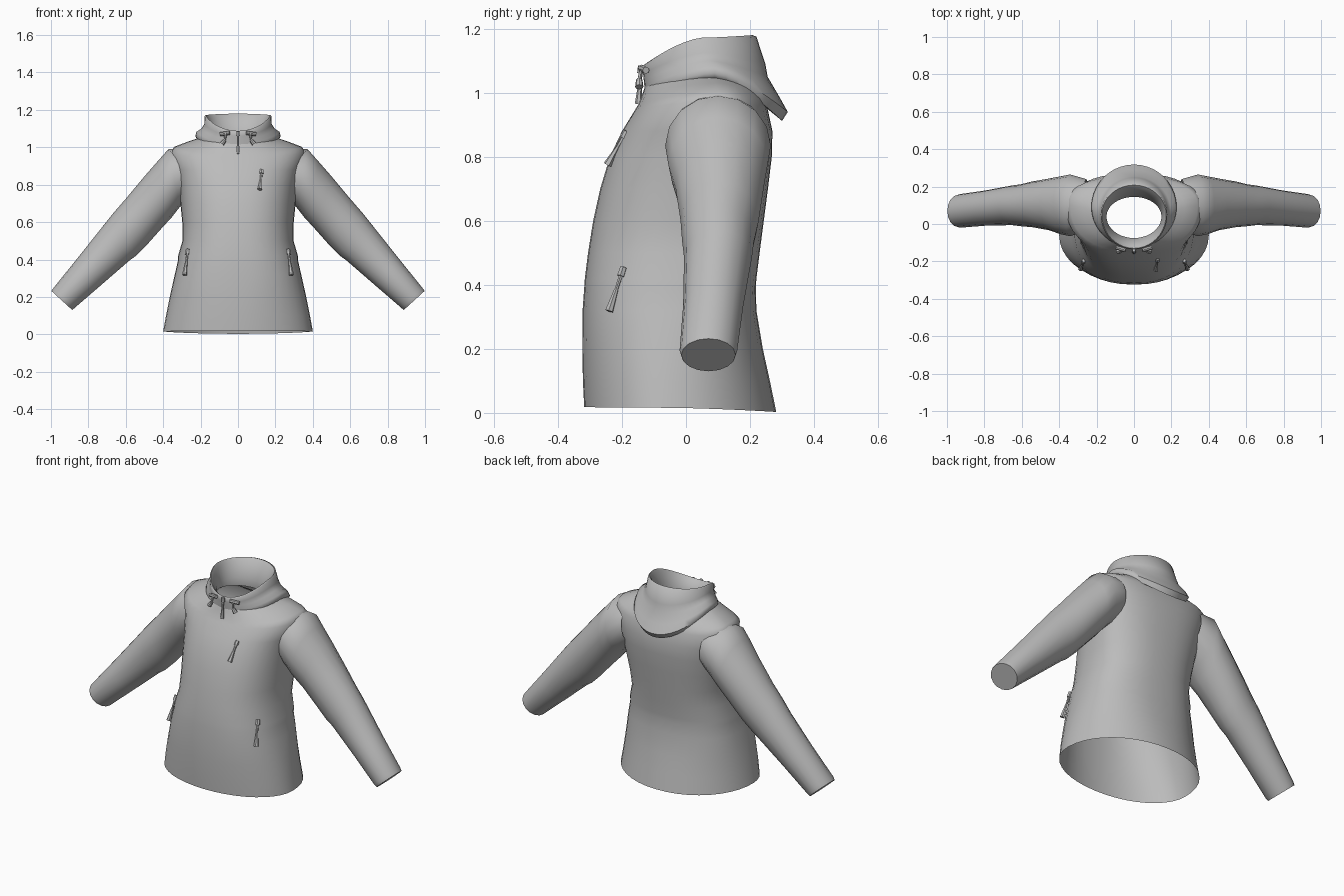
import bpy, bmesh, math
from mathutils import Vector

cube = bpy.data.objects.get("Cube")
if cube:
    bpy.data.objects.remove(cube)

fabric = bpy.data.materials.new("grey fabric")
fabric.use_nodes = True
grey = (0.5, 0.5, 0.5, 1)
fabric.diffuse_color = grey
fabric.node_tree.nodes["Principled BSDF"].inputs["Base Color"].default_value = grey


def finish(name, bm, angle=50):
    bmesh.ops.recalc_face_normals(bm, faces=bm.faces)
    mesh = bpy.data.meshes.new(name)
    bm.to_mesh(mesh)
    bm.free()
    mesh.materials.append(fabric)
    obj = bpy.data.objects.new(name, mesh)
    bpy.context.collection.objects.link(obj)
    bpy.ops.object.select_all(action="DESELECT")
    obj.select_set(True)
    bpy.context.view_layer.objects.active = obj
    bpy.ops.object.shade_smooth_by_angle(angle=math.radians(angle))
    return obj


def loft(name, rings, cap_end=False, angle=50):
    """Skin a list of closed point rings of equal length."""
    bm = bmesh.new()
    loops = [[bm.verts.new(p) for p in ring] for ring in rings]
    for a, b in zip(loops, loops[1:]):
        for i in range(len(a)):
            j = (i + 1) % len(a)
            bm.faces.new((a[i], a[j], b[j], b[i]))
    if cap_end:
        bm.faces.new(loops[-1])
    return finish(name, bm, angle)


def spow(v, e):
    return math.copysign(abs(v) ** e, v)


def body_ring(width, front, back, side, z_front, z_side, z_back, e=2.0, n=40):
    """Oval ring with separate front and back depth, and a tilted rim."""
    pts = []
    for i in range(n):
        t = 2 * math.pi * i / n
        c, s = spow(math.cos(t), 2 / e), spow(math.sin(t), 2 / e)
        depth, z_end = (back - side, z_back) if s > 0 else (side - front, z_front)
        z = z_side + (z_end - z_side) * abs(math.sin(t)) ** 1.5
        pts.append((width * c, side + depth * s, z))
    return pts


def level(width, front, back, side, z, e):
    return body_ring(width, front, back, side, z, z, z, e)


# Torso, open at the hem, up over the shoulders to the neck
loft("torso", [
    body_ring(.40, -.318, .282, -.06, .018, .016, .003, 2.05),
    level(.385, -.322, .262, -.06, .10, 2.1),
    level(.365, -.324, .24, -.05, .20, 2.2),
    level(.338, -.323, .22, -.03, .32, 2.4),
    level(.322, -.318, .218, -.02, .39, 2.4),
    level(.32, -.316, .22, -.01, .42, 2.4),
    level(.297, -.306, .23, 0, .50, 2.4),
    level(.298, -.29, .243, .03, .60, 2.4),
    level(.308, -.268, .256, .06, .70, 2.4),
    level(.32, -.238, .268, .09, .80, 2.4),
    level(.338, -.20, .27, .10, .88, 2.4),
    body_ring(.362, -.16, .255, .10, .945, .975, .95, 2.4),
    body_ring(.34, -.148, .245, .10, .965, 1.003, .975, 2.3),
    body_ring(.27, -.135, .225, .09, 1.0, 1.03, 1.01, 2.1),
    body_ring(.18, -.125, .19, .06, 1.03, 1.06, 1.05),
], angle=70)

# Sleeves: each row is upper point, lower point (x, z), centre y, half depth
sleeve_rows = [
    ((.27, 1.0), (.24, .74), .10, .14),
    ((.372, .99), (.312, .68), .10, .165),
    ((.43, .925), (.355, .625), .10, .155),
    ((.50, .845), (.41, .565), .105, .138),
    ((.60, .725), (.49, .475), .105, .122),
    ((.665, .65), (.545, .42), .10, .112),
    ((.725, .575), (.58, .395), .10, .106),
    ((.86, .405), (.73, .265), .085, .094),
    ((.985, .25), (.875, .14), .07, .09),
    ((.998, .232), (.886, .13), .07, .085),
]


def sleeve_ring(up, low, yc, yh, sign, n=16):
    up, low = Vector((up[0], 0, up[1])), Vector((low[0], 0, low[1]))
    mid, half = (up + low) / 2, (up - low) / 2
    pts = []
    for i in range(n):
        t = 2 * math.pi * i / n
        p = mid + half * math.cos(t) + Vector((0, yc + yh * math.sin(t), 0))
        pts.append((p.x * sign, p.y, p.z))
    return pts


for side_name, sign in (("left", 1), ("right", -1)):
    loft(side_name + "_sleeve", [sleeve_ring(*r, sign) for r in sleeve_rows], cap_end=True)

# Standing collar with the hood folded down around it
loft("collar_and_hood", [
    body_ring(.15, -.08, .15, .04, 1.0, 1.03, 1.03),
    body_ring(.147, -.075, .145, .04, 1.03, 1.07, 1.08),
    body_ring(.163, -.115, .19, .05, 1.075, 1.15, 1.165),
    body_ring(.172, -.13, .208, .05, 1.088, 1.172, 1.18),
    body_ring(.178, -.136, .22, .05, 1.083, 1.166, 1.175),
    body_ring(.18, -.134, .248, .06, 1.06, 1.125, 1.09),
    body_ring(.196, -.132, .255, .07, 1.04, 1.10, 1.05),
    body_ring(.222, -.13, .29, .09, 1.02, 1.083, .99),
    body_ring(.228, -.128, .318, .09, 1.0, 1.062, .94),
    body_ring(.218, -.127, .30, .09, .99, 1.045, .912),
    body_ring(.17, -.11, .23, .08, .99, 1.04, .97),
], angle=60)


def rod(bm, a, b, r1, r2, n=6):
    a, b = Vector(a), Vector(b)
    turn = (b - a).to_track_quat("Z", "Y").to_matrix().to_4x4()
    turn.translation = (a + b) / 2
    bmesh.ops.create_cone(bm, cap_ends=True, segments=n, radius1=r1, radius2=r2,
                          depth=(b - a).length, matrix=turn)


def zip_pull(name, top, bottom, size):
    """Slider at the top, thin cord, and a flared grip at the bottom."""
    top, bottom = Vector(top), Vector(bottom)
    bm = bmesh.new()
    rod(bm, top, top.lerp(bottom, .2), size, size * 1.1)
    rod(bm, top.lerp(bottom, .15), top.lerp(bottom, .6), size * .6, size * .5)
    rod(bm, top.lerp(bottom, .5), bottom, size * .6, size * 1.2)
    finish(name, bm, 40)


# Zip pulls on the chest, side pockets and neck
zip_pull("chest_zip_pull", (.128, -.185, .88), (.117, -.245, .775), .011)
zip_pull("neck_zip_pull", (0, -.14, 1.085), (0, -.148, .965), .010)
for side_name, sign in (("left", 1), ("right", -1)):
    zip_pull(side_name + "_pocket_zip_pull",
             (.268 * sign, -.195, .455), (.286 * sign, -.24, .318), .011)

    # Drawcord toggle: a short barrel with two hanging cord ends
    bm = bmesh.new()
    rod(bm, (.045 * sign, -.14, 1.077), (.095 * sign, -.125, 1.07), .011, .011, 8)
    rod(bm, (.065 * sign, -.14, 1.072), (.072 * sign, -.148, 1.03), .006, .006)
    rod(bm, (.07 * sign, -.146, 1.04), (.086 * sign, -.146, 1.018), .01, .013, 8)
    finish(side_name + "_drawcord_toggle", bm, 40)
